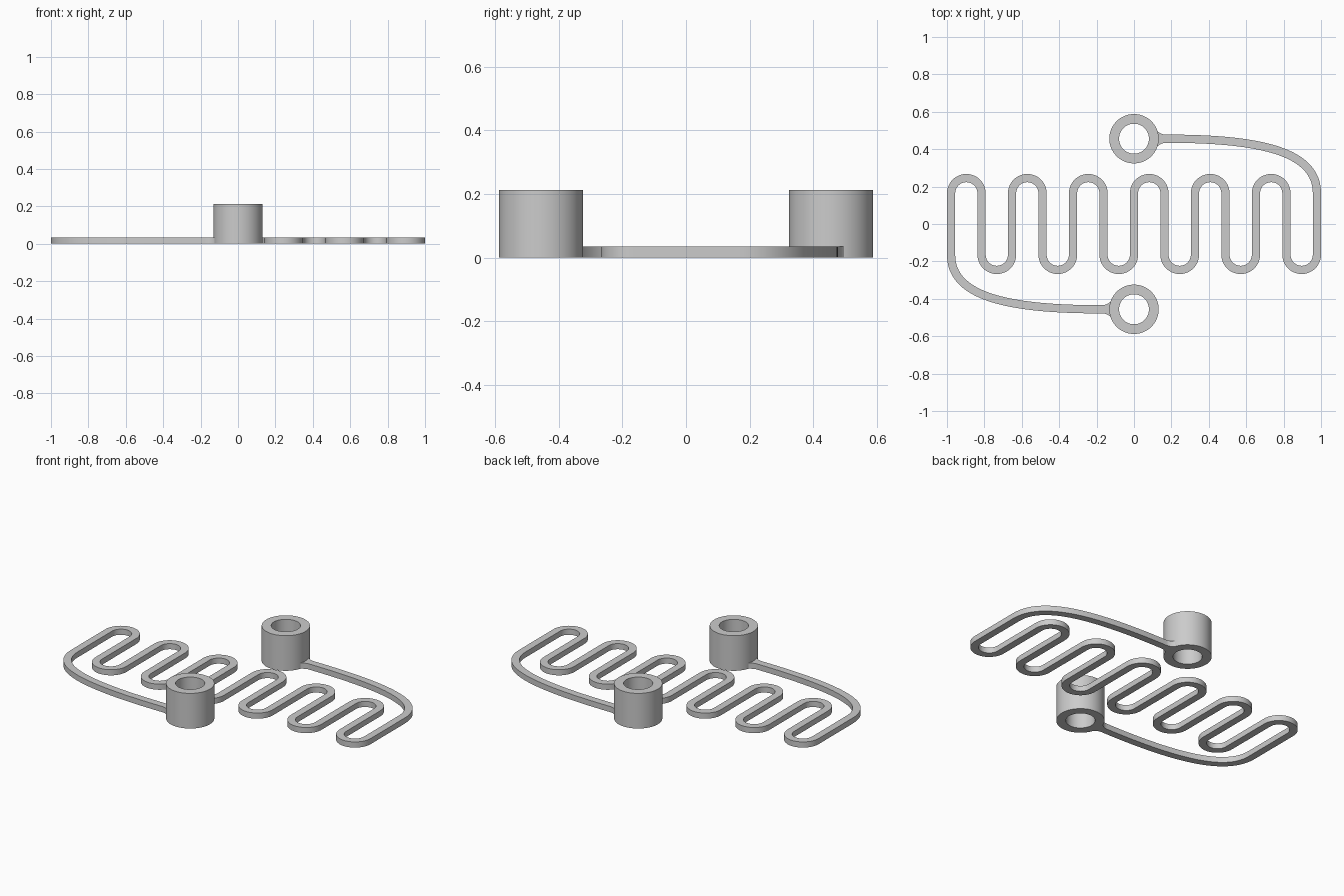
import bpy, bmesh, math
from mathutils import Vector

if "Cube" in bpy.data.objects:
    bpy.data.objects.remove(bpy.data.objects["Cube"])

PITCH = 0.163          # spacing of the straight legs
LEGS = 13
END_X = PITCH * (LEGS - 1) / 2
ARC_Y = 0.164          # centre height of the bends
RING_Y = 0.456
HALF_W = 0.022
THICK = 0.034
RING_R, HOLE_R, RING_H = 0.132, 0.08, 0.212

grey = bpy.data.materials.new("plain grey")
grey.diffuse_color = (0.6, 0.6, 0.6, 1)
grey.use_nodes = True
grey.node_tree.nodes["Principled BSDF"].inputs["Base Color"].default_value = grey.diffuse_color


def finish(bm, name):
    bmesh.ops.recalc_face_normals(bm, faces=bm.faces)
    mesh = bpy.data.meshes.new(name)
    bm.to_mesh(mesh)
    bm.free()
    mesh.materials.append(grey)
    ob = bpy.data.objects.new(name, mesh)
    bpy.context.collection.objects.link(ob)
    bpy.ops.object.select_all(action='DESELECT')
    ob.select_set(True)
    bpy.context.view_layer.objects.active = ob
    bpy.ops.object.shade_smooth_by_angle(angle=math.radians(30))
    return ob


def sweep(sections, name, closed):
    """Join a row of four-cornered sections into a solid."""
    bm = bmesh.new()
    rows = [[bm.verts.new(p) for p in s] for s in sections]
    n = len(rows)
    for i in range(n if closed else n - 1):
        a, b = rows[i], rows[(i + 1) % n]
        for k in range(4):
            m = (k + 1) % 4
            bm.faces.new((a[k], a[m], b[m], b[k]))
    if not closed:
        bm.faces.new(rows[0])
        bm.faces.new(rows[-1])
    return finish(bm, name)


def arm():
    """Centre line from the back ring out to the last leg."""
    pts = [Vector((0.115 + 0.065 * i / 8, RING_Y)) for i in range(8)]
    p = [Vector(v) for v in ((0.18, RING_Y), (0.70, RING_Y), (END_X, 0.38), (END_X, ARC_Y))]
    for i in range(33):
        t = i / 32
        u = 1 - t
        pts.append(p[0]*u**3 + p[1]*3*u*u*t + p[2]*3*u*t*t + p[3]*t**3)
    return pts


# Centre line: front arm, alternating bends, back arm
path = [-v for v in arm()]
for i in range(LEGS - 1):
    s = 1 if i % 2 == 0 else -1
    cx = -END_X + PITCH * (i + 0.5)
    for k in range(25):
        a = math.pi * (1 - k / 24)
        path.append(Vector((cx + PITCH/2*math.cos(a), s*(ARC_Y + PITCH/2*math.sin(a)))))
path += reversed(arm())

# Flat spring strip, flared where it meets each ring
sections = []
for i, p in enumerate(path):
    d = (path[min(i + 1, len(path) - 1)] - path[max(i - 1, 0)]).normalized()
    w = HALF_W
    if abs(p.y) > 0.4:
        w += 0.028 * max(0, 1 - (abs(p.x) - 0.115) / 0.055) ** 2
    n = Vector((-d.y, d.x)) * w
    l, r = p + n, p - n
    sections.append([(l.x, l.y, 0), (r.x, r.y, 0), (r.x, r.y, THICK), (l.x, l.y, THICK)])
sweep(sections, "serpentine_strip", False)

# Tubular end rings
for name, y in (("front_ring", -RING_Y), ("back_ring", RING_Y)):
    sections = []
    for i in range(64):
        a = math.tau * i / 64
        c, s = math.cos(a), math.sin(a)
        sections.append([(r * c, y + r * s, z) for r, z in
                         ((HOLE_R, 0), (RING_R, 0), (RING_R, RING_H), (HOLE_R, RING_H))])
    sweep(sections, name, True)
